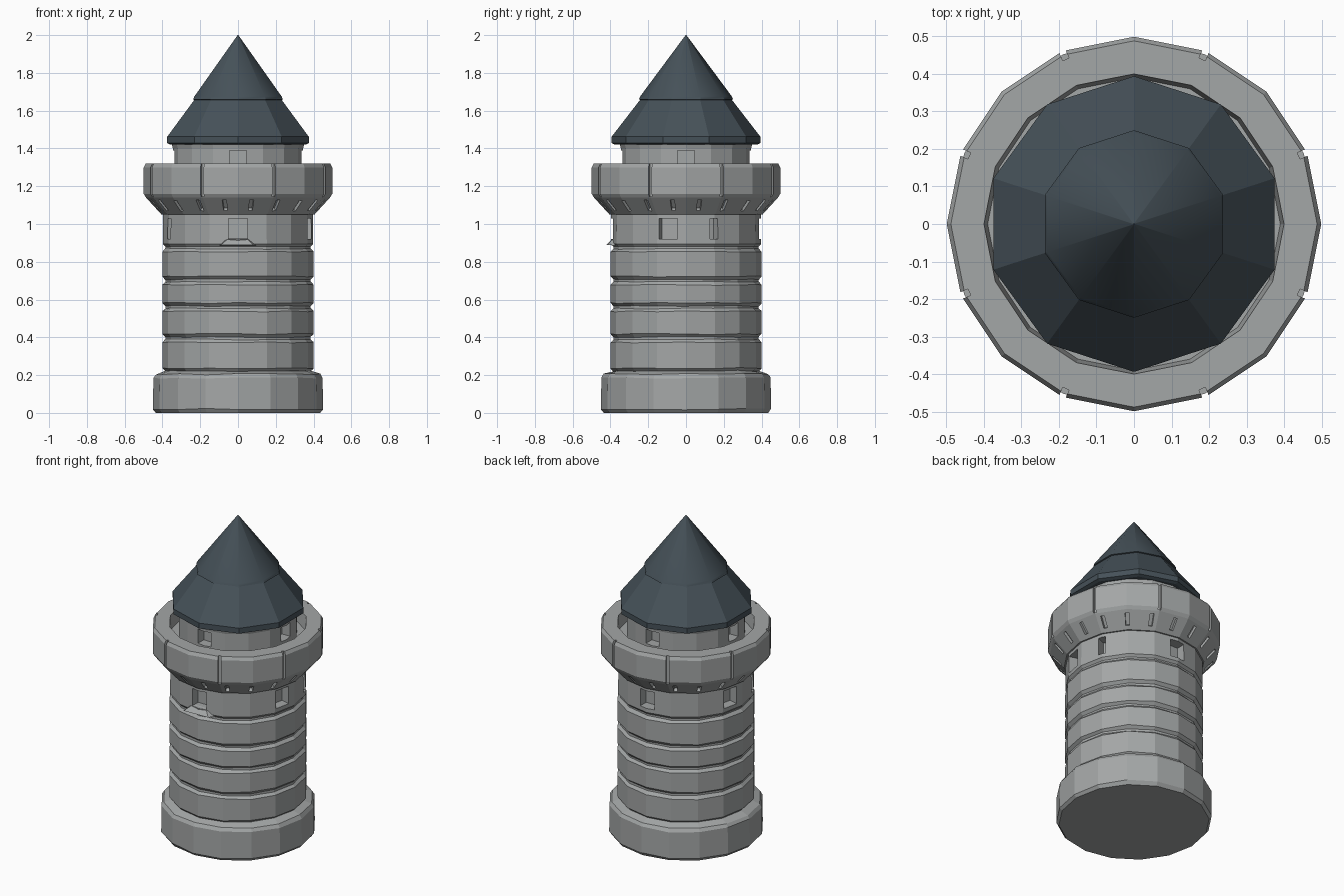
import bpy, bmesh, math, random
from mathutils import Matrix

if "Cube" in bpy.data.objects:
    bpy.data.objects.remove(bpy.data.objects["Cube"])

random.seed(4)


def material(name, rgb):
    m = bpy.data.materials.new(name)
    m.diffuse_color = (*rgb, 1)
    m.use_nodes = True
    m.node_tree.nodes["Principled BSDF"].inputs["Base Color"].default_value = m.diffuse_color
    return m


STONE = material("grey stone", (0.37, 0.385, 0.385))
SLATE = material("dark slate", (0.060, 0.082, 0.098))


def finish(bm, name, mat):
    bmesh.ops.recalc_face_normals(bm, faces=bm.faces)
    me = bpy.data.meshes.new(name)
    bm.to_mesh(me)
    bm.free()
    me.materials.append(mat)
    ob = bpy.data.objects.new(name, me)
    bpy.context.collection.objects.link(ob)
    return ob


def lathe(name, profile, sides, mat, wobble=0.0):
    """Closed turned solid; one corner of the polygon points to the front."""
    bm = bmesh.new()
    rings = []
    for r, z in profile:
        ring = []
        for i in range(sides):
            a = -math.pi / 2 + i * math.tau / sides
            dz = random.uniform(-wobble, wobble) if 0 < z else 0
            ring.append(bm.verts.new((r * math.cos(a), r * math.sin(a), z + dz)))
        rings.append(ring)
    for lo, hi in zip(rings, rings[1:]):
        for i in range(sides):
            j = (i + 1) % sides
            bm.faces.new((lo[i], lo[j], hi[j], hi[i]))
    bm.faces.new(rings[0])
    bm.faces.new(rings[-1])
    return finish(bm, name, mat)


def cutters(name, boxes):
    """Boxes given as (angle, radius, z, depth, width, height, tilt)."""
    bm = bmesh.new()
    for deg, r, z, d, w, h, tilt in boxes:
        m = (Matrix.Rotation(math.radians(deg), 4, 'Z')
             @ Matrix.Translation((r, 0, z))
             @ Matrix.Rotation(math.radians(tilt), 4, 'Y')
             @ Matrix.Diagonal((d, w, h, 1)))
        bmesh.ops.create_cube(bm, size=1, matrix=m)
    ob = finish(bm, name, STONE)
    ob.hide_render = True
    ob.hide_set(True)
    return ob


def cut(ob, cutter):
    mod = ob.modifiers.new("cut", 'BOOLEAN')
    mod.operation = 'DIFFERENCE'
    mod.solver = 'EXACT'
    mod.object = cutter


# Plinth
lathe("plinth", [(0.435, 0), (0.45, 0.02), (0.448, 0.185), (0.435, 0.205), (0.39, 0.222)],
      16, STONE, 0.004)

# Shaft made of rounded stone courses with grooves between them
profile = [(0.38, 0.15)]
for lo, hi in [(0.215, 0.395), (0.395, 0.56), (0.56, 0.70), (0.70, 0.875)]:
    profile += [(0.385, lo + 0.006), (0.401, lo + 0.022), (0.401, hi - 0.022), (0.385, hi - 0.006)]
lathe("shaft_courses", profile, 16, STONE, 0.003)

# Window storey
storey = lathe("window_storey", [(0.385, 0.86), (0.385, 0.88), (0.398, 0.895), (0.396, 1.07)],
               16, STONE)
wins = [(a, 0.39, 0.975, 0.12, 0.10, 0.11, 0) for a in (-90, -14, 90, 166)]
wins += [(a, 0.39, 0.975, 0.12, 0.045, 0.11, 0) for a in (22, 202)]
cut(storey, cutters("window_cutters", wins))

# Chipped sill below the front window
bm = bmesh.new()
lower = [bm.verts.new(p) for p in ((-0.10, -0.37, 0.885), (0.10, -0.37, 0.885),
                                   (0.08, -0.415, 0.89), (-0.09, -0.42, 0.89))]
upper = [bm.verts.new(p) for p in ((-0.06, -0.37, 0.922), (0.06, -0.37, 0.922),
                                   (0.055, -0.395, 0.915), (-0.06, -0.395, 0.915))]
bm.faces.new(lower)
bm.faces.new(upper)
for i in range(4):
    j = (i + 1) % 4
    bm.faces.new((lower[i], lower[j], upper[j], upper[i]))
finish(bm, "window_sill", STONE)

# Flared parapet with a sunken walkway, split into panels and slotted underneath
parapet = lathe("parapet", [(0.37, 1.05), (0.405, 1.05), (0.487, 1.14), (0.499, 1.16),
                            (0.499, 1.30), (0.488, 1.32), (0.40, 1.32), (0.39, 1.24),
                            (0.30, 1.24)], 16, STONE)
cuts = [(22.5 + 45 * i, 0.50, 1.24, 0.05, 0.018, 0.19, 0) for i in range(8)]
cut(parapet, cutters("panel_groove_cutters", cuts))
slots = [(9 + 18 * i, 0.447, 1.095, 0.05, 0.022, 0.075, 42) for i in range(20)]
cut(parapet, cutters("slot_cutters", slots))

# Drum under the roof
drum = lathe("upper_drum", [(0.345, 1.22), (0.345, 1.40), (0.355, 1.44)], 16, STONE)
cut(drum, cutters("drum_window_cutters",
                  [(90 * i, 0.34, 1.345, 0.12, 0.09, 0.09, 0) for i in range(4)]))

# Two-tier roof
lathe("lower_roof", [(0.375, 1.42), (0.394, 1.428), (0.394, 1.462), (0.237, 1.665)],
      10, SLATE)
spire = lathe("upper_roof", [(0.23, 1.652), (0.25, 1.66), (0.243, 1.675), (0.002, 2.0)],
              10, SLATE)
bpy.context.view_layer.objects.active = spire
spire.select_set(True)
bpy.ops.object.shade_smooth_by_angle(angle=math.radians(30))
